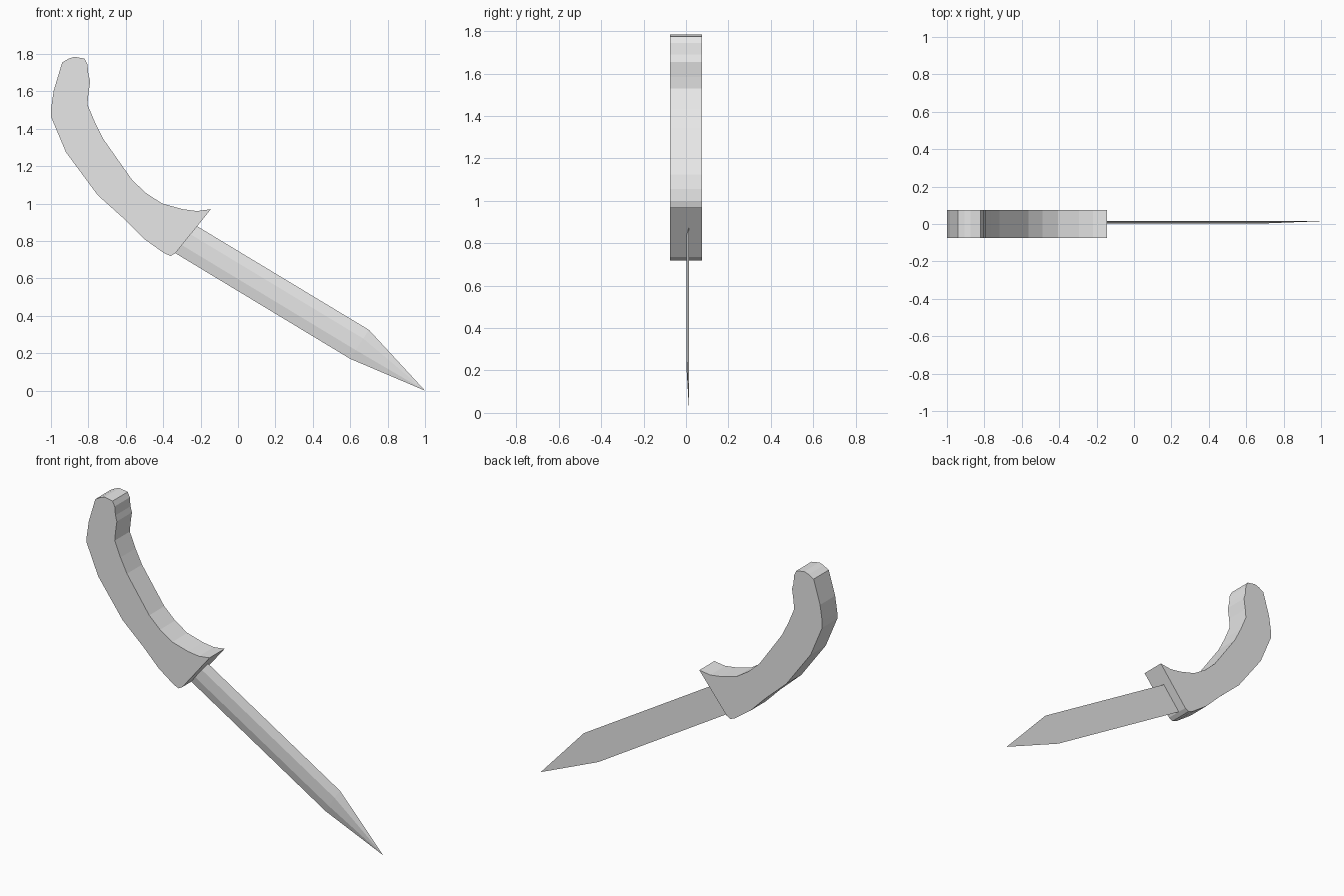
import bpy, bmesh
from mathutils import Vector

cube = bpy.data.objects.get("Cube")
if cube:
    bpy.data.objects.remove(cube, do_unlink=True)

# Single light grey material
grey = bpy.data.materials.new("light_grey")
grey.use_nodes = True
colour = (0.8, 0.8, 0.8, 1)
grey.diffuse_color = colour
grey.node_tree.nodes["Principled BSDF"].inputs["Base Color"].default_value = colour


def finish(name, bm):
    bmesh.ops.recalc_face_normals(bm, faces=bm.faces)
    mesh = bpy.data.meshes.new(name)
    bm.to_mesh(mesh)
    bm.free()
    mesh.materials.append(grey)
    obj = bpy.data.objects.new(name, mesh)
    bpy.context.collection.objects.link(obj)
    return obj


# Handle: curved side profile extruded through its thickness
HALF = 0.075
inner_edge = [(-0.94, 1.755), (-0.905, 1.775), (-0.875, 1.785), (-0.82, 1.775),
              (-0.805, 1.745), (-0.80, 1.69), (-0.79, 1.655), (-0.80, 1.585),
              (-0.805, 1.53), (-0.765, 1.435), (-0.72, 1.345), (-0.565, 1.125),
              (-0.49, 1.055), (-0.405, 1.0), (-0.295, 0.97), (-0.22, 0.96),
              (-0.145, 0.97)]
outer_edge = [(-0.335, 0.735), (-0.36, 0.72), (-0.395, 0.735), (-0.5, 0.81),
              (-0.605, 0.915), (-0.75, 1.045), (-0.92, 1.275), (-1.0, 1.465),
              (-1.0, 1.505), (-0.985, 1.605)]
bm = bmesh.new()
face = bm.faces.new([bm.verts.new((x, -HALF, z)) for x, z in inner_edge + outer_edge])
side = bmesh.ops.extrude_face_region(bm, geom=[face])["geom"]
bmesh.ops.translate(bm, vec=(0, 2 * HALF, 0),
                    verts=[v for v in side if isinstance(v, bmesh.types.BMVert)])
finish("handle", bm)

# Blade: flat back, bevelled front, tapering to a point
BACK, FRONT = 0.015, 0.002
bm = bmesh.new()


def section(lower, upper):
    lo, up = Vector(lower), Vector(upper)
    ring = []
    for t, y in ((0, BACK), (0.3, FRONT), (0.7, FRONT), (1, BACK)):
        p = lo.lerp(up, t)
        ring.append(bm.verts.new((p.x, y, p.y)))
    return ring


heel = section((-0.345, 0.741), (-0.23, 0.886))
shoulder = section((0.6, 0.17), (0.7, 0.325))
tip = bm.verts.new((1.0, BACK, 0.0))
for i in range(4):
    j = (i + 1) % 4
    bm.faces.new((heel[i], heel[j], shoulder[j], shoulder[i]))
    bm.faces.new((shoulder[i], shoulder[j], tip))
bm.faces.new(heel)
finish("blade", bm)
